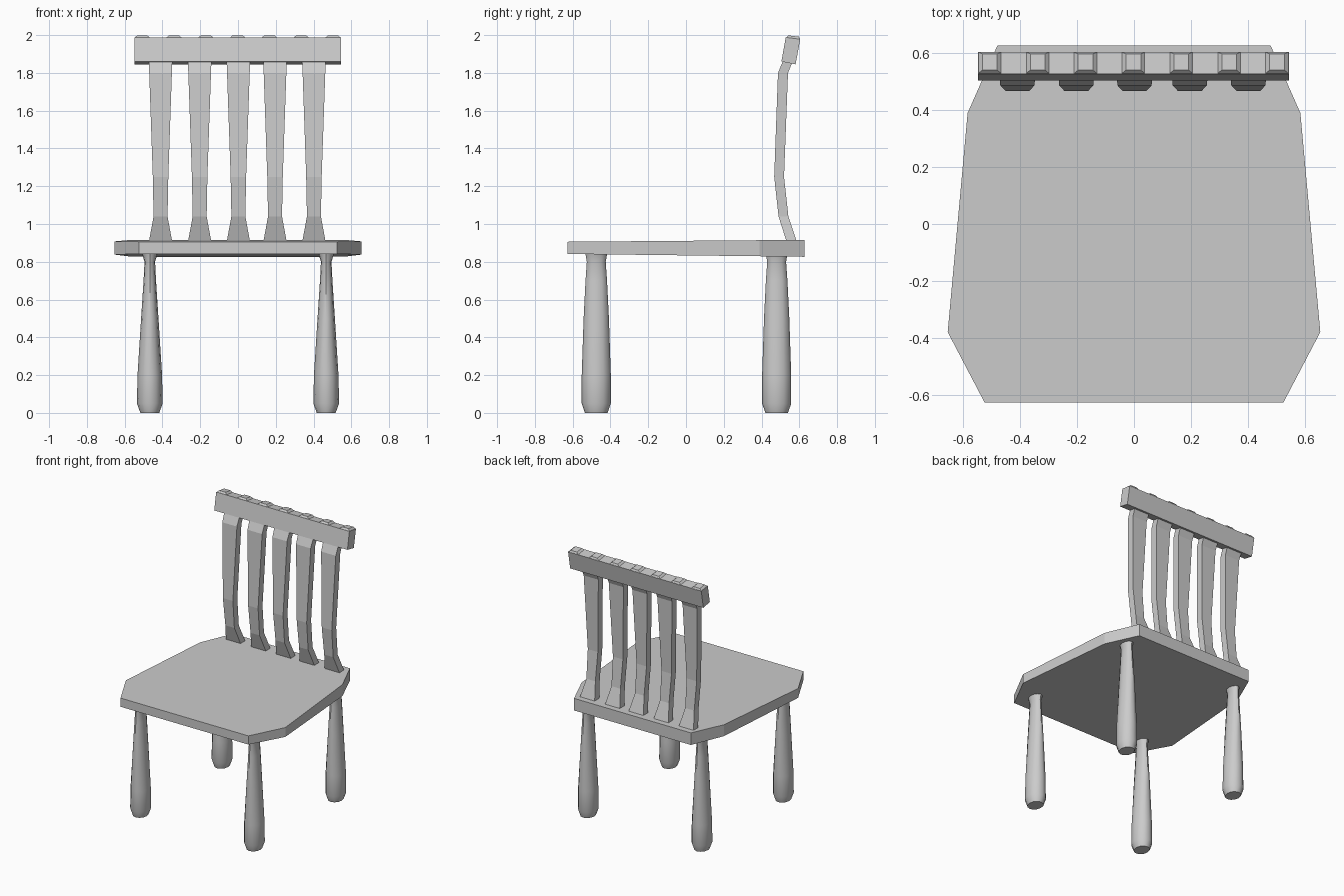
import bpy, bmesh, math
from mathutils import Vector

cube = bpy.data.objects.get("Cube")
if cube:
    bpy.data.objects.remove(cube, do_unlink=True)

grey = bpy.data.materials.new("plain_grey")
grey.use_nodes = True
tone = (0.6, 0.6, 0.6, 1)
grey.diffuse_color = tone
grey.node_tree.nodes["Principled BSDF"].inputs["Base Color"].default_value = tone


def loft(name, rings, smooth=False):
    """Skin a stack of equal-length rings and cap both ends."""
    bm = bmesh.new()
    loops = [[bm.verts.new(p) for p in ring] for ring in rings]
    for a, b in zip(loops, loops[1:]):
        for i in range(len(a)):
            j = (i + 1) % len(a)
            bm.faces.new((a[i], a[j], b[j], b[i]))
    bm.faces.new(loops[0][::-1])
    bm.faces.new(loops[-1])
    bmesh.ops.recalc_face_normals(bm, faces=bm.faces)
    mesh = bpy.data.meshes.new(name)
    bm.to_mesh(mesh)
    bm.free()
    mesh.materials.append(grey)
    obj = bpy.data.objects.new(name, mesh)
    bpy.context.collection.objects.link(obj)
    if smooth:
        bpy.ops.object.select_all(action="DESELECT")
        obj.select_set(True)
        bpy.context.view_layer.objects.active = obj
        bpy.ops.object.shade_smooth_by_angle(angle=math.radians(40))
    return obj


# Seat: tapered eight-sided slab, slightly thinner at the front
half = [(0.525, -0.628), (0.655, -0.38), (0.585, 0.39), (0.48, 0.628)]
outline = half + [(-x, y) for x, y in reversed(half)]
under = [(x, y, 0.834 - 0.012 * y) for x, y in outline]
over = [(x, y, 0.911 + 0.008 * y) for x, y in outline]
loft("seat", [under, over])

# Legs: oval turned posts (height, half width, half depth)
leg_profile = [(0, 0.05, 0.06), (0.05, 0.068, 0.077), (0.2, 0.065, 0.077),
               (0.5, 0.046, 0.067), (0.7, 0.033, 0.057), (0.8, 0.028, 0.05),
               (0.84, 0.04, 0.057)]
SIDES = 12
for end, y in (("front", -0.475), ("back", 0.48)):
    for side, x in (("left", 0.467), ("right", -0.467)):
        rings = []
        for z, rx, ry in leg_profile:
            angles = [math.tau * i / SIDES for i in range(SIDES)]
            rings.append([(x + rx * math.cos(a), y + ry * math.sin(a), z) for a in angles])
        loft(f"{end}_{side}_leg", rings, True)

# Back slats: bent boards (height, front y, back y, half width)
slat_profile = [(0.905, 0.533, 0.587, 0.062), (1.04, 0.49, 0.542, 0.037),
                (1.25, 0.467, 0.519, 0.041), (1.8, 0.487, 0.54, 0.06),
                (1.88, 0.52, 0.572, 0.063)]
for n, x in enumerate((-0.41, -0.203, 0.002, 0.196, 0.402)):
    rings = [[(x - w, f, z), (x + w, f, z), (x + w, b, z), (x - w, b, z)]
             for z, f, b, w in slat_profile]
    loft(f"back_slat_{n + 1}", rings)

# Top rail: leaning bar swept along x
section = [(0.505, 1.86), (0.58, 1.845), (0.605, 1.978), (0.528, 1.988)]
loft("top_rail", [[(x, y, z) for y, z in section] for x in (-0.549, 0.545)])

# Studs: low bevelled blocks set along the rail's upper face
front, back = Vector((0, 0.528, 1.986)), Vector((0, 0.605, 1.976))
lift = Vector((0, 0.003, 0.014))
for n in range(7):
    mid = Vector((-0.507 + n * 0.1683, 0, 0))
    rings = []
    for w, inset, rise in ((0.042, 0, 0), (0.026, 0.13, 1)):
        f = front.lerp(back, inset) + lift * rise
        b = back.lerp(front, inset) + lift * rise
        dx = Vector((w, 0, 0))
        rings.append([mid + f - dx, mid + f + dx, mid + b + dx, mid + b - dx])
    loft(f"rail_stud_{n + 1}", rings)
